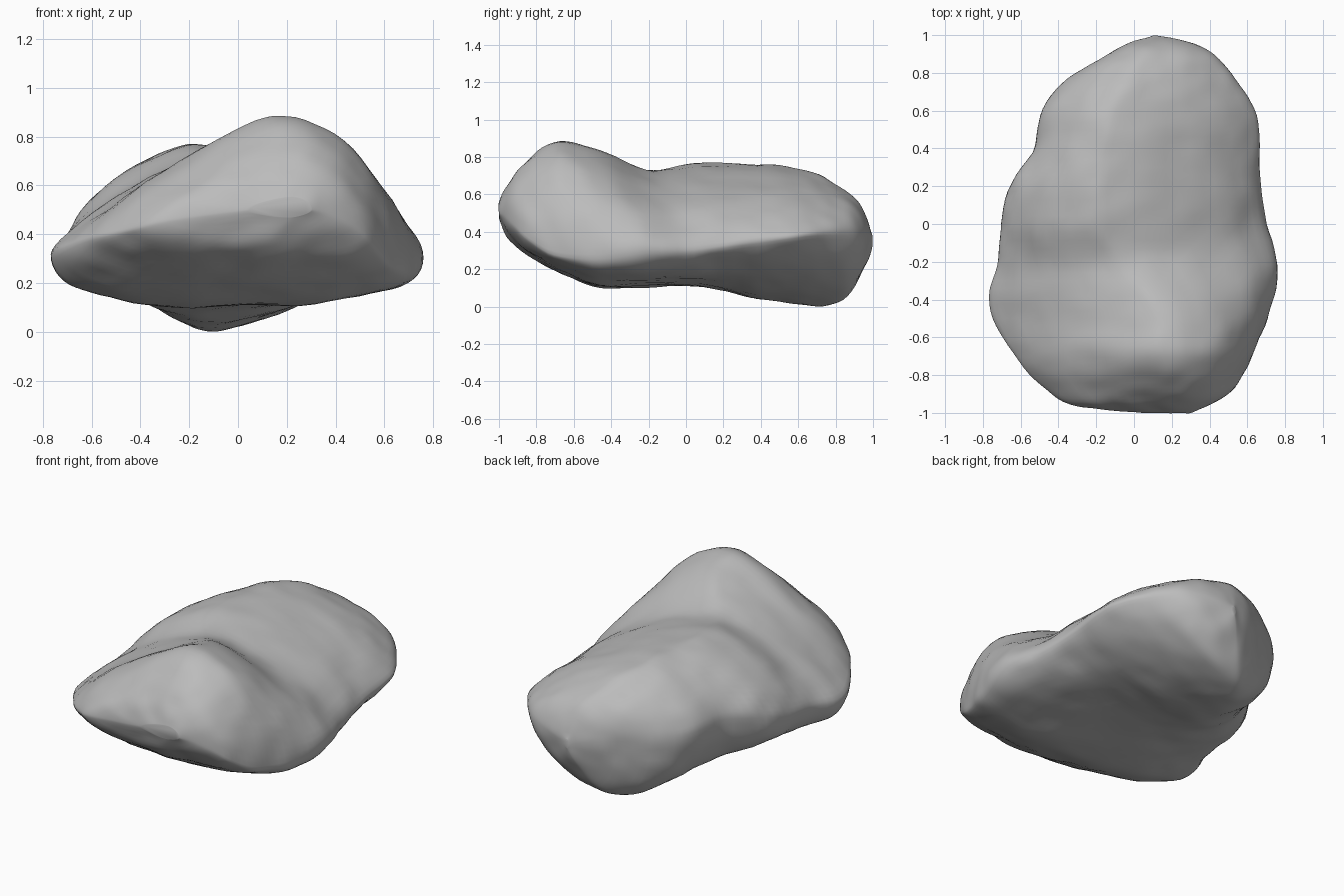
import bpy, bmesh, math
from mathutils import Vector, noise

if "Cube" in bpy.data.objects:
    bpy.data.objects.remove(bpy.data.objects["Cube"])

ROWS, QUARTER = 72, 18

# Guide curves running front to back, each point is (y, x, z)
crest = [(-1, .22, .55), (-.95, .2, .66), (-.85, .18, .785), (-.75, .16, .87), (-.66, .15, .9),
         (-.45, .11, .83), (-.2, -.06, .73), (0, -.18, .765), (.4, -.15, .765), (.65, -.08, .725),
         (.8, 0, .65), (.92, .07, .56), (1, .11, .38)]
keel = [(-1, .22, .47), (-.95, .1, .36), (-.8, 0, .25), (-.6, -.05, .15), (-.45, -.1, .105),
        (0, -.1, .11), (.2, -.12, .09), (.4, -.1, .04), (.7, -.1, 0), (.8, -.07, .015),
        (.88, 0, .07), (.97, .07, .22), (1, .11, .33)]
left_rim = [(-1, .3, .5), (-.97, .36, .49), (-.91, .5, .42), (-.83, .56, .35), (-.7, .63, .28),
            (-.4, .74, .28), (-.25, .765, .31), (0, .71, .3), (.3, .665, .34), (.6, .65, .38),
            (.8, .51, .4), (.95, .33, .4), (1, .12, .36)]
right_rim = [(-1, .05, .5), (-.97, -.27, .46), (-.91, -.43, .42), (-.7, -.64, .38), (-.42, -.77, .32),
             (-.25, -.73, .34), (0, -.71, .37), (.2, -.66, .42), (.4, -.53, .45), (.6, -.485, .44),
             (.75, -.38, .42), (.85, -.22, .4), (.95, -.03, .39), (1, .1, .35)]
# Roundness of the section: (y, upper left, upper right, lower left, lower right)
fullness = [(-1, 2, 1.5, 1.6, 1.6), (-.7, 2, 1.17, 2.2, 2), (-.45, 1.8, 1.2, 2.5, 2.4),
            (-.15, 1.55, 1.45, 2.3, 2.5), (.2, 1.55, 1.48, 1.65, 2.3), (.7, 1.4, 1.65, 1.4, 1.9),
            (1, 2, 2, 2, 2)]


def sample(keys, y):
    """Smooth interpolation through the key points at position y."""
    i = max(k for k in range(len(keys) - 1) if keys[k][0] <= y or k == 0)

    def slope(k, c):
        a, b = keys[max(k - 1, 0)], keys[min(k + 1, len(keys) - 1)]
        return (b[c] - a[c]) / (b[0] - a[0])

    p, q = keys[i], keys[i + 1]
    h = q[0] - p[0]
    t = (y - p[0]) / h
    ease = t * t * (3 - 2 * t)
    return [p[c] + (q[c] - p[c]) * ease
            + h * t * (1 - t) * ((1 - t) * slope(i, c) - t * slope(i + 1, c))
            for c in range(1, len(p))]


def arc(start, end, power):
    """Quarter section leaving start along x and meeting end along z."""
    for k in range(QUARTER):
        a = k / QUARTER * math.pi / 2
        s, c = math.sin(a) ** (2 / power), math.cos(a) ** (2 / power)
        yield start[0] + (end[0] - start[0]) * s, end[1] + (start[1] - end[1]) * c


def section(y):
    top, low, left, right = (sample(g, y) for g in (crest, keel, left_rim, right_rim))
    powers = sample(fullness, y)
    ends = ((top, left), (top, right), (low, left), (low, right))
    upper_left, upper_right, lower_left, lower_right = (
        list(arc(a, b, power)) for (a, b), power in zip(ends, powers))
    return (upper_left + [left] + lower_left[:0:-1]
            + lower_right + [right] + upper_right[:0:-1])


# Loft the boulder through its sections
bm = bmesh.new()
rings = []
for r in range(ROWS + 1):
    y = -math.cos(math.pi * r / ROWS)
    rings.append([bm.verts.new((x, y, z)) for x, z in section(y)])
for a, b in zip(rings, rings[1:]):
    n = len(a)
    for k in range(n):
        bm.faces.new((a[k], a[(k + 1) % n], b[(k + 1) % n], b[k]))
bm.faces.new(rings[0])
bm.faces.new(rings[-1])
bmesh.ops.recalc_face_normals(bm, faces=bm.faces)

# Soften the guide creases, then weather the surface
for _ in range(3):
    bmesh.ops.smooth_vert(bm, verts=bm.verts, factor=.5,
                          use_axis_x=True, use_axis_y=True, use_axis_z=True)
bm.normal_update()
for v in bm.verts:
    v.co += v.normal * (noise.noise(v.co * 4) * .01 + noise.noise(v.co * 9) * .008)

# Rest the boulder on the ground
lowest = min(v.co.z for v in bm.verts)
bmesh.ops.translate(bm, verts=bm.verts, vec=Vector((0, 0, -lowest)))

mesh = bpy.data.meshes.new("boulder")
bm.to_mesh(mesh)
bm.free()
boulder = bpy.data.objects.new("boulder", mesh)
bpy.context.collection.objects.link(boulder)

# Plain grey stone
stone = bpy.data.materials.new("grey_stone")
stone.use_nodes = True
grey = (.5, .5, .5, 1)
stone.diffuse_color = grey
stone.node_tree.nodes["Principled BSDF"].inputs["Base Color"].default_value = grey
mesh.materials.append(stone)

bpy.context.view_layer.objects.active = boulder
boulder.select_set(True)
bpy.ops.object.shade_smooth_by_angle(angle=math.radians(40))
